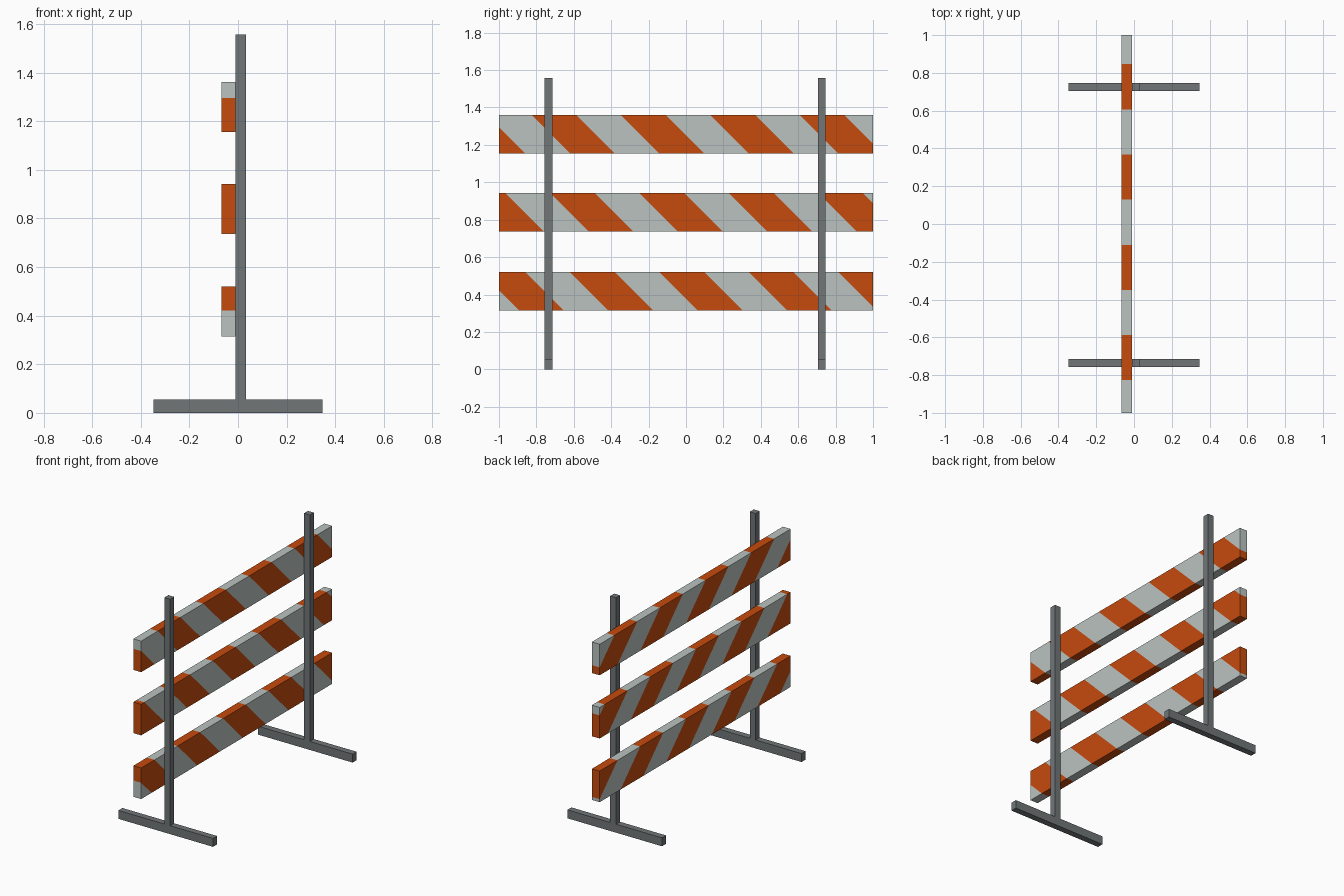
import bpy, bmesh
from mathutils import Vector

if "Cube" in bpy.data.objects:
    bpy.data.objects.remove(bpy.data.objects["Cube"])


def material(name, rgb):
    m = bpy.data.materials.new(name)
    m.diffuse_color = (*rgb, 1)
    m.use_nodes = True
    m.node_tree.nodes["Principled BSDF"].inputs["Base Color"].default_value = m.diffuse_color
    return m


WHITE = material("pale_grey", (0.49, 0.545, 0.53))
ORANGE = material("orange", (0.565, 0.07, 0.004))
STEEL = material("steel_grey", (0.165, 0.18, 0.187))

PERIOD = 0.478  # one orange plus one pale stripe, measured along the board


def box(name, lo, hi, mats, stripe_start=None):
    """Box from corner to corner, optionally cut into 45 degree stripes."""
    lo, hi = Vector(lo), Vector(hi)
    bm = bmesh.new()
    bmesh.ops.create_cube(bm, size=1)
    for v in bm.verts:
        v.co = (lo + hi) / 2 + v.co * (hi - lo)
    if stripe_start is not None:
        # stripe edges follow y + z = constant
        first = stripe_start + hi.z
        for k in range(-8, 9):
            c = first + k * PERIOD / 2
            bmesh.ops.bisect_plane(
                bm, geom=bm.verts[:] + bm.edges[:] + bm.faces[:],
                plane_co=(0, c, 0), plane_no=(0, 1, 1), dist=1e-5)
        for f in bm.faces:
            p = f.calc_center_median()
            phase = ((p.y + p.z - first) / PERIOD) % 1
            f.material_index = 1 if phase < 0.5 else 0
    me = bpy.data.meshes.new(name)
    bm.to_mesh(me)
    bm.free()
    for m in mats:
        me.materials.append(m)
    ob = bpy.data.objects.new(name, me)
    bpy.context.collection.objects.link(ob)
    return ob


# Striped boards: bottom height and where an orange stripe starts on the top edge
for name, z, start in (("lower_board", 0.314, -0.142),
                       ("middle_board", 0.736, 0.230),
                       ("upper_board", 1.155, 0.129)):
    box(name, (-0.067, -1, z), (-0.01, 1, z + 0.206), (WHITE, ORANGE), start)

# Uprights and their feet
for side, y in (("left", -0.736), ("right", 0.726)):
    box(side + "_foot", (-0.347, y - 0.021, 0), (0.347, y + 0.021, 0.056), (STEEL,))
    box(side + "_post", (-0.01, y - 0.021, 0.056), (0.033, y + 0.021, 1.557), (STEEL,))
